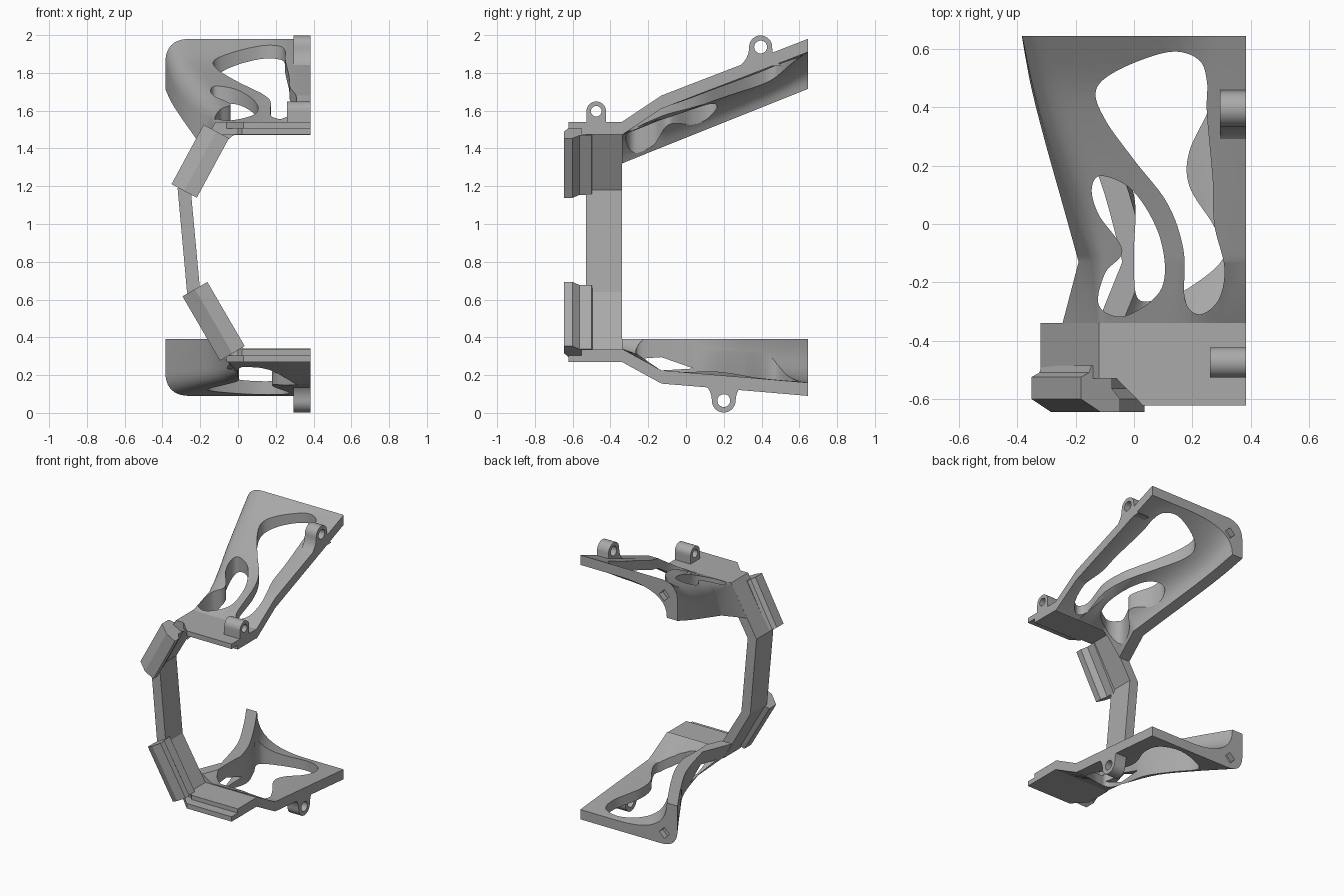
import bpy, bmesh, math
from mathutils import Vector

if "Cube" in bpy.data.objects:
    bpy.data.objects.remove(bpy.data.objects["Cube"])

gray = bpy.data.materials.new("matte_gray")
gray.use_nodes = True
gray.diffuse_color = (0.4, 0.4, 0.4, 1)
gray.node_tree.nodes["Principled BSDF"].inputs["Base Color"].default_value = (0.4, 0.4, 0.4, 1)

EDGE = 0.385   # open edge of the frame
BACK = 0.645


def loft(name, rings):
    """Closed solid through a list of equal-length rings of points."""
    bm = bmesh.new()
    rows = [[bm.verts.new(p) for p in ring] for ring in rings]
    for a, b in zip(rows, rows[1:]):
        for i in range(len(a)):
            j = (i + 1) % len(a)
            bm.faces.new((a[i], a[j], b[j], b[i]))
    bm.faces.new(rows[0])
    bm.faces.new(rows[-1])
    bmesh.ops.recalc_face_normals(bm, faces=bm.faces)
    mesh = bpy.data.meshes.new(name)
    bm.to_mesh(mesh)
    bm.free()
    mesh.materials.append(gray)
    obj = bpy.data.objects.new(name, mesh)
    bpy.context.collection.objects.link(obj)
    return obj


def prism(name, pts, axis, lo, hi):
    """Extrude a 2D outline along one axis."""
    def place(p, d):
        q = list(p)
        q.insert(axis, d)
        return q
    return loft(name, [[place(p, d) for p in pts] for d in (lo, hi)])


def spline(pts, steps, closed):
    """Catmull-Rom curve through points of any dimension."""
    n, out = len(pts), []
    for i in range(n if closed else n - 1):
        k = [(i + o) % n if closed else min(max(i + o, 0), n - 1) for o in (-1, 0, 1, 2)]
        a, b, c, d = (Vector(pts[j]) for j in k)
        for s in range(steps):
            t = s / steps
            out.append(tuple(0.5 * (2 * b + (c - a) * t + (2 * a - 5 * b + 4 * c - d) * t * t
                                    + (3 * b - a - 3 * c + d) * t ** 3)))
    return out if closed else out + [tuple(pts[-1])]


def bezier(a, b, c, n=10):
    a, b, c = Vector(a), Vector(b), Vector(c)
    return [a.lerp(b, i / n).lerp(b.lerp(c, i / n), i / n) for i in range(n + 1)]


def cut(obj, cutter):
    cutter.hide_render = True
    mod = obj.modifiers.new("cut", 'BOOLEAN')
    mod.operation, mod.solver, mod.object = 'DIFFERENCE', 'EXACT', cutter
    bpy.context.view_layer.objects.active = obj
    bpy.ops.object.modifier_apply(modifier=mod.name)
    bpy.data.objects.remove(cutter)


def smooth(obj):
    bpy.ops.object.select_all(action='DESELECT')
    obj.select_set(True)
    bpy.context.view_layer.objects.active = obj
    bpy.ops.object.shade_smooth_by_angle(angle=math.radians(30))


def wing(name, sections, side, holes, socket_z):
    """Curved shell: plate with a shallow dip that rounds over into a side wall."""
    rings = []
    for y, zt, xt, xb, zb, r, dip, fillet in [sections[0]] + spline(sections[1:], 5, False):
        zd = zt - side * dip
        zi = zd - side * 0.07
        corner, foot = Vector((xt, zd)), Vector((xb, zb))
        ramp = [(EDGE - 0.09 - 0.2 * t, zt - side * dip * t * t * (3 - 2 * t))
                for t in (0, 0.25, 0.5, 0.75, 1)]
        outer = bezier((xt + r, zd), corner, corner + (foot - corner).normalized() * r)
        xi = xt + 0.08
        inner = bezier((min(xi + fillet, 0.09), zi), (xi, zi), (xb + 0.085, zb))
        under = [(x, z - side * 0.07) for x, z in ramp]
        outline = [(EDGE, zt)] + ramp + outer + [foot] + inner[::-1] + under[::-1]
        outline.append((EDGE, zt - side * 0.07))
        rings.append([(p[0], y, p[1]) for p in outline])
    obj = loft(name, rings)
    z0 = sections[0][1]
    for hole in holes:
        cut(obj, prism("hole_cutter", spline(hole, 8, True), 2, z0 - 0.6, z0 + 0.6))
    # diamond socket in the rear corner
    s, x = 0.04, -0.28
    diamond = [(x - s, socket_z), (x, socket_z - s), (x + s, socket_z), (x, socket_z + s)]
    cut(obj, prism("socket_cutter", diamond, 1, BACK - 0.04, BACK + 0.1))
    return obj


def lug(name, x0, y, z, r, hole, side, depth, flare):
    """Round eyelet on a flared foot."""
    arc = [(y + r * math.cos(math.pi * i / 16), z + side * r * math.sin(math.pi * i / 16))
           for i in range(17)]
    left = bezier((y - r, z), (y - r, z - side * depth * 0.6),
                  (y - r * flare, z - side * depth), 6)[1:]
    right = [(2 * y - p[0], p[1]) for p in left]
    obj = prism(name, arc + left + right[::-1], 0, x0, EDGE)
    ring = [(y + hole * math.cos(math.tau * i / 24), z + hole * math.sin(math.tau * i / 24))
            for i in range(24)]
    cut(obj, prism("pin_cutter", ring, 0, x0 - 0.1, EDGE + 0.1))
    smooth(obj)


def rail(name, start, end):
    """Rail in front of a slanted strut: bevelled outside, grooved inside."""
    a, b = Vector(start), Vector(end)
    u = (b - a).normalized()
    u = Vector((u.y, -u.x))
    section = [(-0.076, -0.6), (0, -0.645), (0.076, -0.645), (0.076, -0.6), (0.045, -0.565),
               (0.045, -0.5), (-0.035, -0.485), (-0.045, -0.51), (-0.076, -0.525)]
    loft(name, [[(e.x + u.x * w, y, e.y + u.y * w) for w, y in section] for e in (a, b)])


# C-shaped front band
band = [(EDGE, 1.54), (-0.12, 1.54), (-0.32, 1.19), (-0.27, 0.64), (-0.06, 0.27), (EDGE, 0.27),
        (EDGE, 0.335), (-0.02, 0.335), (-0.2, 0.64), (-0.25, 1.18), (-0.08, 1.475), (EDGE, 1.475)]
prism("front_band", band, 1, -0.53, -0.34)

# stepped lips in front of the two plates
lip = [(-0.06, -0.53), (0.03, -0.622), (EDGE, -0.622), (EDGE, -0.53)]
step = [(0, -0.53), (0.02, -0.553), (EDGE, -0.553), (EDGE, -0.53)]
for name, z in (("upper", 1.475), ("lower", 0.27)):
    rise = 0.03 if name == "upper" else 0
    prism(name + "_lip", lip, 2, z + rise, z + rise + 0.035)
    prism(name + "_step", step, 2, z, z + 0.065)

# slanted rails
rail("upper_rail", (-0.285, 1.175), (-0.115, 1.49))
rail("lower_rail", (-0.03, 0.315), (-0.228, 0.655))

# upper wing: y, plate z, corner x, wall foot x, wall foot z, corner size, dip, fillet
upper = [(-0.34, 1.54, -0.12, -0.245, 1.32, 0.02, 0, 0.02),
         (-0.13, 1.68, -0.13, -0.19, 1.405, 0.06, 0.06, 0.14),
         (0.05, 1.75, -0.19, -0.24, 1.477, 0.1, 0.065, 0.2),
         (0.3, 1.846, -0.29, -0.31, 1.577, 0.12, 0.06, 0.3),
         (0.48, 1.916, -0.345, -0.355, 1.649, 0.12, 0.045, 0.36),
         (BACK, 1.98, -0.385, -0.385, 1.715, 0.13, 0, 0.39)]
long_hole = [(-0.05, 0.53), (0.12, 0.59), (0.22, 0.565), (0.25, 0.49), (0.25, 0.38), (0.27, 0.15),
             (0.275, 0), (0.31, -0.15), (0.29, -0.26), (0.225, -0.31), (0.175, -0.26),
             (0.17, -0.09), (0.115, 0.07), (0, 0.22), (-0.1, 0.36), (-0.13, 0.46)]
small_hole = [(-0.11, 0.165), (0, 0.11), (0.09, -0.05), (0.095, -0.22), (-0.03, -0.315),
              (-0.12, -0.28), (-0.1, -0.17), (-0.04, -0.09), (-0.12, 0.03), (-0.145, 0.12)]
smooth(wing("upper_wing", upper, 1, [long_hole, small_hole], 1.87))

# lower wing, with a slit through its wall near the band
lower = [(-0.34, 0.27, -0.06, -0.125, 0.39, 0.02, 0, 0.02),
         (-0.13, 0.155, -0.01, -0.04, 0.39, 0.05, -0.04, 0.06),
         (0.16, 0.131, -0.09, -0.12, 0.39, 0.08, -0.03, 0.18),
         (0.4, 0.111, -0.23, -0.24, 0.39, 0.1, -0.02, 0.3),
         (BACK, 0.09, -0.385, -0.385, 0.39, 0.13, 0, 0.39)]
lower = [s[:6] + (-s[6], s[7]) for s in lower]
wide_hole = [(-0.16, 0.46), (-0.05, 0.55), (0.12, 0.6), (0.25, 0.55), (0.265, 0.42), (0.19, 0.25),
             (0.19, 0.13), (0.27, 0), (0.31, -0.09), (0.28, -0.15), (0.17, -0.23), (0.08, -0.26),
             (0.01, -0.25), (0, -0.1), (0, 0.1), (-0.08, 0.29)]
lower_wing = wing("lower_wing", lower, -1, [wide_hole], 0.17)
slit = [(-0.27, 0.285), (-0.13, 0.295), (0.04, 0.235), (-0.13, 0.225)]
cut(lower_wing, prism("slit_cutter", slit, 0, -0.3, 0.02))
smooth(lower_wing)

# eyelets
lug("upper_front_lug", 0.26, -0.475, 1.597, 0.052, 0.028, 1, 0.08, 1)
lug("upper_rear_lug", 0.295, 0.395, 1.937, 0.061, 0.034, 1, 0.1, 1.8)
lug("lower_lug", 0.295, 0.2, 0.065, 0.063, 0.034, -1, 0.09, 1.7)
